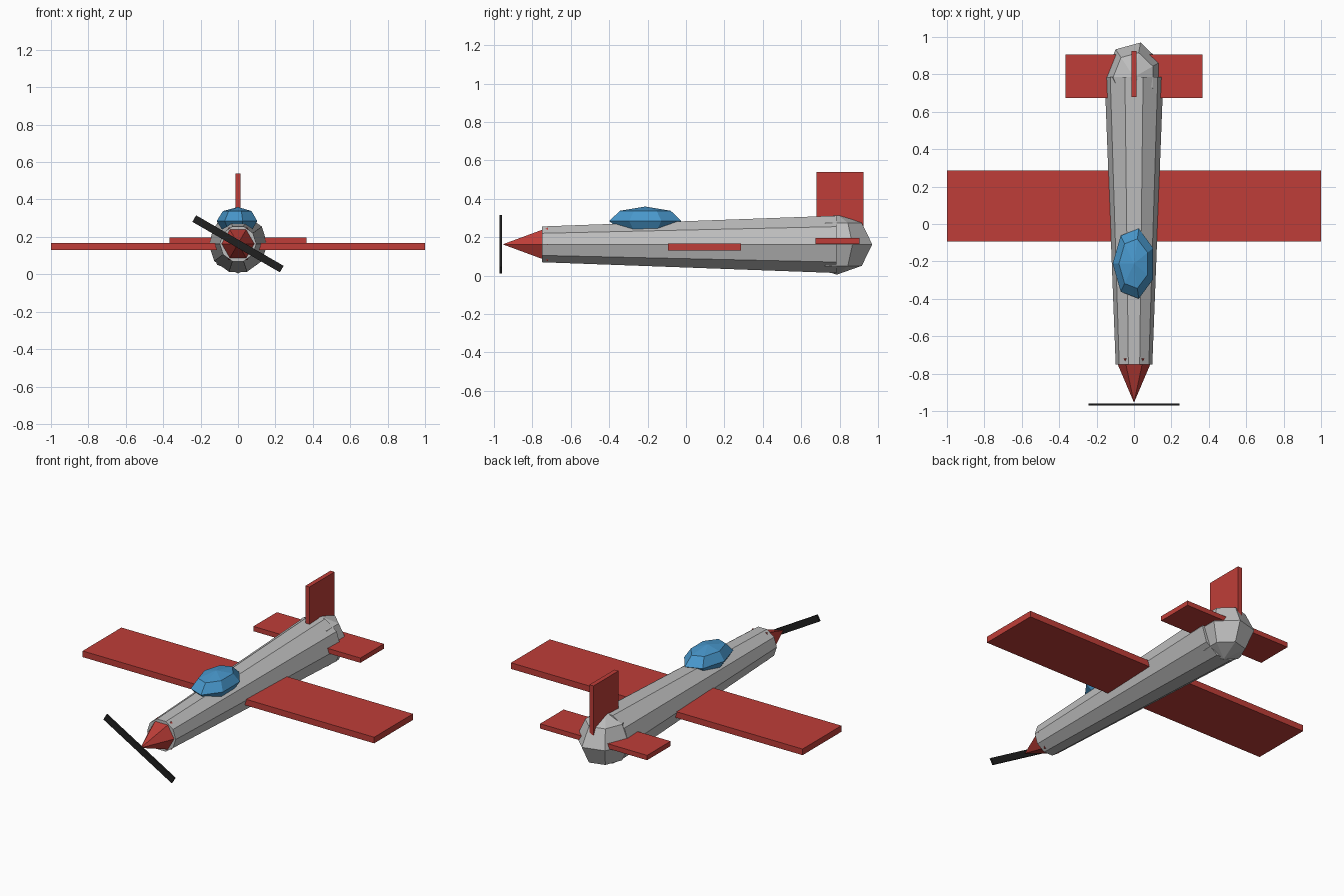
import bpy
import bmesh
from math import sin, cos, pi, radians
from mathutils import Matrix, Vector

if "Cube" in bpy.data.objects:
    bpy.data.objects.remove(bpy.data.objects["Cube"])


def material(name, r, g, b):
    mat = bpy.data.materials.new(name)
    mat.use_nodes = True
    mat.diffuse_color = (r, g, b, 1)
    mat.node_tree.nodes["Principled BSDF"].inputs["Base Color"].default_value = (r, g, b, 1)
    return mat


RED = material("red paint", 0.52, 0.048, 0.04)
GREY = material("light grey metal", 0.52, 0.52, 0.52)
BLUE = material("blue glass", 0.065, 0.31, 0.60)
BLACK = material("black", 0.014, 0.014, 0.014)


def finish(name, bm, mat):
    bmesh.ops.remove_doubles(bm, verts=bm.verts, dist=0.0001)
    bmesh.ops.recalc_face_normals(bm, faces=bm.faces)
    mesh = bpy.data.meshes.new(name)
    bm.to_mesh(mesh)
    bm.free()
    mesh.materials.append(mat)
    obj = bpy.data.objects.new(name, mesh)
    bpy.context.collection.objects.link(obj)
    return obj


def turned(name, mat, sides, rings, place):
    """Faceted solid of (radius, height) rings around z, first vertex on -x."""
    bm = bmesh.new()
    loops = []
    for radius, height in rings:
        angles = [2 * pi * i / sides for i in range(sides)]
        loops.append([bm.verts.new(place @ Vector((-radius * cos(a), radius * sin(a), height)))
                      for a in angles])
    for low, high in zip(loops, loops[1:]):
        for i in range(sides):
            j = (i + 1) % sides
            bm.faces.new((low[i], low[j], high[j], high[i]))
    for loop, ring in ((loops[0], rings[0]), (loops[-1], rings[-1])):
        if ring[0] > 0:
            bm.faces.new(loop)
    return finish(name, bm, mat)


def ball(name, mat, center, radii):
    """Seven-sided, four-band ellipsoid."""
    rings = [(sin(pi * k / 4) if k % 4 else 0, -cos(pi * k / 4)) for k in range(5)]
    place = Matrix.Translation(center) @ Matrix.Diagonal((*radii, 1))
    return turned(name, mat, 7, rings, place)


def box(name, mat, center, size, roll=0):
    bm = bmesh.new()
    place = (Matrix.Translation(center) @ Matrix.Rotation(roll, 4, "Y")
             @ Matrix.Diagonal((*size, 1)))
    bmesh.ops.create_cube(bm, size=1, matrix=place)
    return finish(name, bm, mat)


# Body axis runs front to back at the middle height
AXIS = 0.163
along_y = Matrix.Translation((0, 0, AXIS)) @ Matrix.Rotation(radians(-90), 4, "X")

# Body
turned("fuselage", GREY, 10, [(0.098, -0.75), (0.157, 0.785)], along_y)
ball("tail_cap", GREY, (0, 0.785, AXIS), (0.158, 0.19, 0.158))
ball("canopy", BLUE, (0, -0.212, 0.285), (0.114, 0.192, 0.075))

# Nose
turned("spinner", RED, 6, [(0, -0.955), (0.1, -0.72)], along_y)
box("propeller", BLACK, (0, -0.965, AXIS), (0.54, 0.012, 0.04), radians(30))

# Flying surfaces
box("wing", RED, (0, 0.096, 0.149), (2, 0.38, 0.038))
box("tailplane", RED, (0, 0.79, 0.181), (0.734, 0.23, 0.03))
box("tail_fin", RED, (0, 0.803, 0.38), (0.028, 0.246, 0.32))
